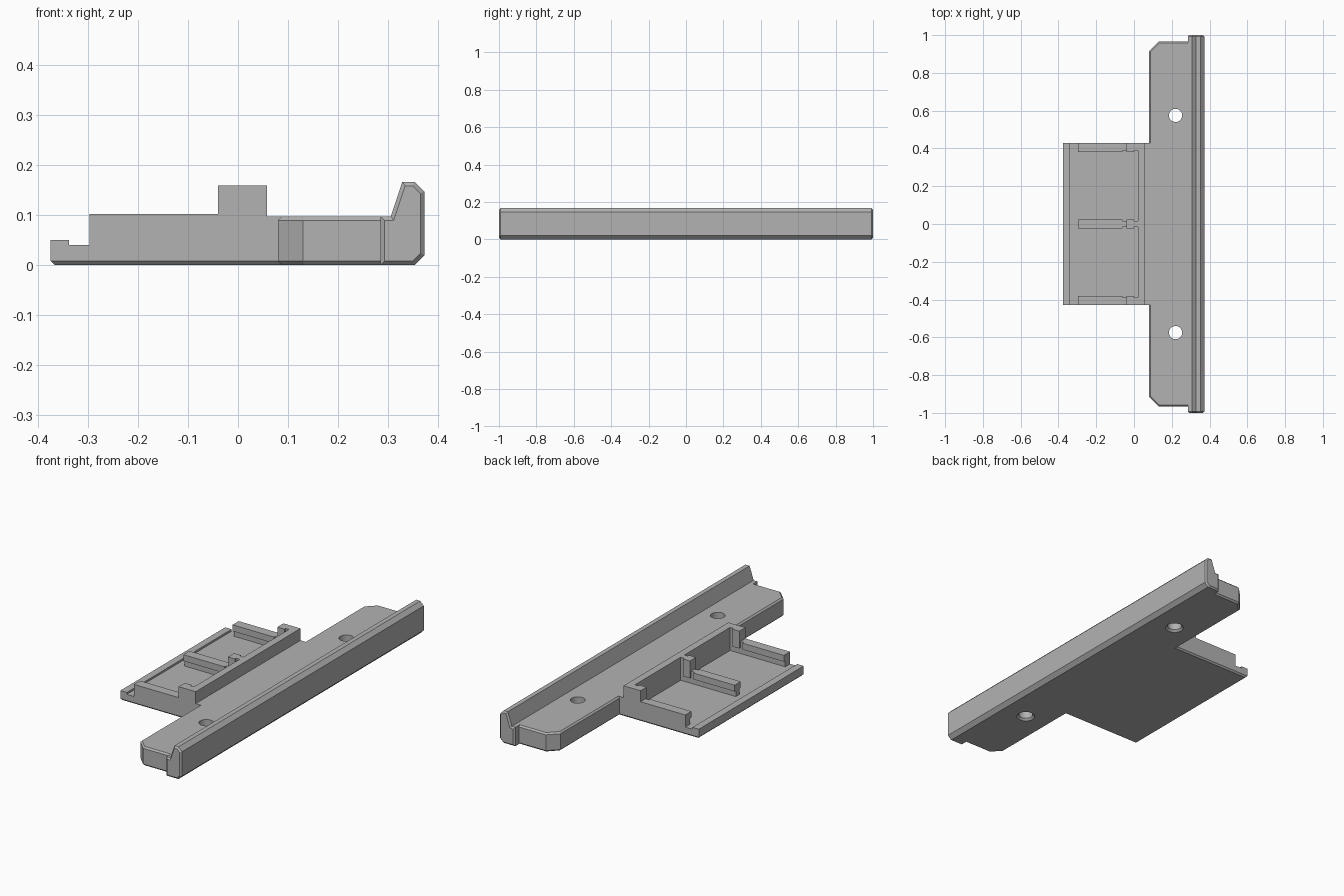
import bpy
import bmesh
from mathutils import Vector

cube = bpy.data.objects.get("Cube")
if cube:
    bpy.data.objects.remove(cube, do_unlink=True)

grey = bpy.data.materials.new("plain grey")
grey.use_nodes = True
COLOUR = (0.45, 0.45, 0.45, 1)
grey.diffuse_color = COLOUR
grey.node_tree.nodes["Principled BSDF"].inputs["Base Color"].default_value = COLOUR

EDGE = 0.008  # small chamfer on the outer edges


def prism(name, outline, axis, low, high, chamfer_ends=()):
    """Extrude an outline along z or y, chamfering the rims at the given ends."""
    def place(a, b, t):
        return Vector((a, b, t)) if axis == "z" else Vector((a, t, b))
    k = 2 if axis == "z" else 1
    bm = bmesh.new()
    face = bm.faces.new([bm.verts.new(place(a, b, low)) for a, b in outline])
    new = bmesh.ops.extrude_face_region(bm, geom=[face])["geom"]
    shift = place(0, 0, high - low)
    bmesh.ops.translate(bm, vec=shift, verts=[v for v in new if isinstance(v, bmesh.types.BMVert)])
    bmesh.ops.recalc_face_normals(bm, faces=bm.faces)
    rims = [e for e in bm.edges
            if any(all(abs(v.co[k] - end) < 1e-5 for v in e.verts) for end in chamfer_ends)]
    if rims:
        bmesh.ops.bevel(bm, geom=rims, offset=EDGE, segments=1, affect="EDGES")
    mesh = bpy.data.meshes.new(name)
    bm.to_mesh(mesh)
    bm.free()
    mesh.materials.append(grey)
    obj = bpy.data.objects.new(name, mesh)
    bpy.context.collection.objects.link(obj)
    return obj


def box(name, x, y, z, chamfer_ends=()):
    outline = [(x[0], y[0]), (x[1], y[0]), (x[1], y[1]), (x[0], y[1])]
    return prism(name, outline, "z", z[0], z[1], chamfer_ends)


# Long rail with clipped outer corners
RAIL_TOP = 0.098
rail = prism("rail", [(0.08, -0.915), (0.13, -0.965), (0.30, -0.965),
                      (0.30, 0.965), (0.13, 0.965), (0.08, 0.915)],
             "z", 0, RAIL_TOP, (0, RAIL_TOP))

# Raised lip along the outer edge
prism("rail_lip", [(0.285, 0), (0.353, 0), (0.373, 0.02), (0.373, 0.147), (0.353, 0.167),
                   (0.329, 0.167), (0.306, RAIL_TOP), (0.285, RAIL_TOP)],
      "y", -1, 1, (-1, 1))

# Screw holes, flared at the underside
for side, y in (("right", -0.575), ("left", 0.575)):
    bm = bmesh.new()
    for r1, r2, z, depth in ((0.035, 0.035, 0.05, 0.2), (0.055, 0.035, 0.0, 0.02)):
        cutter_mesh = bpy.data.meshes.new("hole")
        bm.clear()
        bmesh.ops.create_cone(bm, cap_ends=True, segments=32, radius1=r1, radius2=r2, depth=depth)
        bmesh.ops.translate(bm, vec=(0.22, y, z), verts=bm.verts)
        bm.to_mesh(cutter_mesh)
        cutter_mesh.materials.append(grey)
        cutter = bpy.data.objects.new(side + "_hole_cutter", cutter_mesh)
        bpy.context.collection.objects.link(cutter)
        cutter.hide_render = True
        cutter.hide_set(True)
        cut = rail.modifiers.new("screw hole", "BOOLEAN")
        cut.operation = "DIFFERENCE"
        cut.solver = "EXACT"
        cut.object = cutter
    bm.free()

# Apply the holes and discard the cutters
bpy.context.view_layer.update()
cut_mesh = bpy.data.meshes.new_from_object(rail.evaluated_get(bpy.context.evaluated_depsgraph_get()))
rail.modifiers.clear()
rail.data = cut_mesh
for obj in [o for o in bpy.data.objects if o.name.endswith("cutter") or "_hole_cutter" in o.name]:
    bpy.data.objects.remove(obj, do_unlink=True)

# Tray floor, its edge strip, the shoulder and the tall cross wall
HALF = 0.43
FLOOR = 0.04
width = (-HALF, HALF)
box("tray_floor", (-0.375, 0.12), width, (0, FLOOR), (0,))
box("tray_edge_strip", (-0.375, -0.338), width, (FLOOR, 0.05))
box("tray_shoulder", (0.03, 0.10), width, (FLOOR, RAIL_TOP))
box("cross_wall", (0.02, 0.058), width, (FLOOR, 0.16))

# Three ribs: thin web, wider cap, and a post tied to the cross wall
ribs = (("right", (-HALF, -0.39), (-HALF, -0.38)),
        ("middle", (-0.015, 0.015), (-0.025, 0.025)),
        ("left", (0.39, HALF), (0.38, HALF)))
for side, thin, wide in ribs:
    box(side + "_rib_web", (-0.297, 0.03), thin, (FLOOR, 0.103))
    box(side + "_rib_cap", (-0.297, -0.06), wide, (0.07, 0.103))
    box(side + "_post", (-0.04, 0.0), wide, (0.07, 0.16))
    box(side + "_post_neck", (-0.01, 0.03), thin, (FLOOR, 0.16))
